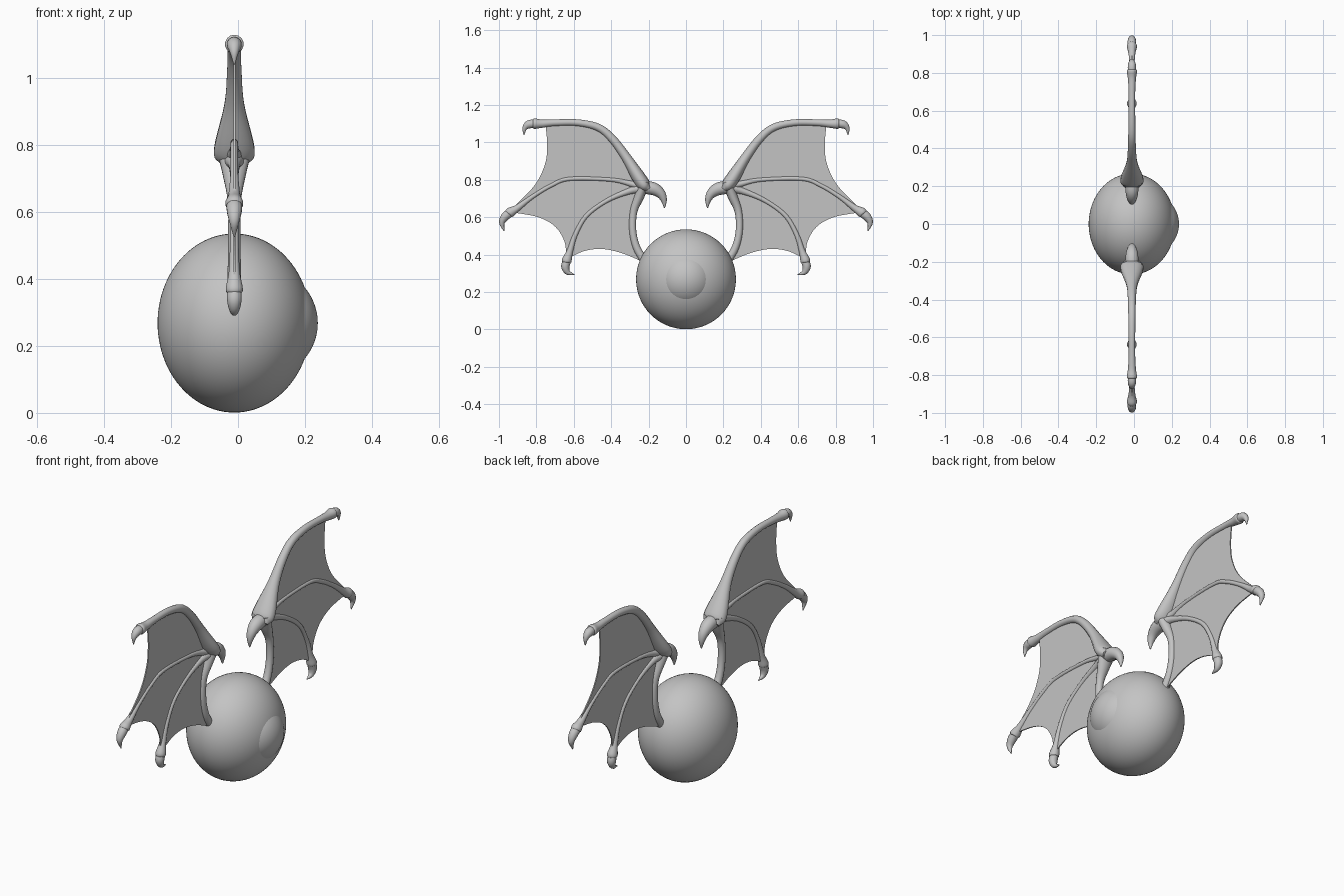
import bpy, bmesh, math
from mathutils import Vector

if "Cube" in bpy.data.objects:
    bpy.data.objects.remove(bpy.data.objects["Cube"], do_unlink=True)

MID = -0.011          # plane of the wings
GREY = (0.55, 0.55, 0.55, 1)

grey = bpy.data.materials.new("plain grey")
grey.use_nodes = True
grey.diffuse_color = GREY
grey.node_tree.nodes["Principled BSDF"].inputs["Base Color"].default_value = GREY


def add_object(name, bm, smooth=True):
    bmesh.ops.recalc_face_normals(bm, faces=bm.faces)
    mesh = bpy.data.meshes.new(name)
    bm.to_mesh(mesh)
    bm.free()
    mesh.materials.append(grey)
    obj = bpy.data.objects.new(name, mesh)
    bpy.context.collection.objects.link(obj)
    if smooth:
        bpy.ops.object.select_all(action="DESELECT")
        obj.select_set(True)
        bpy.context.view_layer.objects.active = obj
        bpy.ops.object.shade_smooth_by_angle(angle=math.radians(45))
    return obj


def smooth_path(points, steps=6):
    """Catmull-Rom path through (y, z, radius, x radius) points."""
    pts = [Vector((*p, p[-1]) if len(p) == 3 else p) for p in points]
    pts = [pts[0] * 2 - pts[1]] + pts + [pts[-1] * 2 - pts[-2]]
    path = []
    for a, b, c, d in zip(pts, pts[1:], pts[2:], pts[3:]):
        for i in range(steps):
            t = i / steps
            path.append((b * 2 + (c - a) * t + (a * 2 - b * 5 + c * 4 - d) * t**2
                         + (b * 3 - a - c * 3 + d) * t**3) / 2)
    return path + [pts[-2]]


def tube(name, points, side, sides=14):
    """Tapering limb that follows a path in the wing plane."""
    path = smooth_path(points)
    bm = bmesh.new()
    rings = []
    for i, p in enumerate(path):
        ahead = path[min(i + 1, len(path) - 1)] - path[max(i - 1, 0)]
        length = math.hypot(ahead[0], ahead[1])
        ny, nz = -ahead[1] / length, ahead[0] / length
        ring = []
        for k in range(sides):
            ang = math.tau * k / sides
            r, rx = max(p[2], .002) * math.cos(ang), max(p[3], .002) * math.sin(ang)
            ring.append(bm.verts.new((MID + rx, side * (p[0] + ny * r), p[1] + nz * r)))
        rings.append(ring)
    for a, b in zip(rings, rings[1:]):
        for k in range(sides):
            n = (k + 1) % sides
            bm.faces.new((a[k], a[n], b[n], b[k]))
    bm.faces.new(rings[0])
    bm.faces.new(rings[-1])
    return add_object(name, bm)


# Wing bones: y, z, radius, optional sideways radius
upper_arm = [(.2, .75, .02, .045), (.235, .785, .038, .062), (.32, .92, .026, .03),
             (.395, 1.02, .022), (.47, 1.08, .02), (.58, 1.105, .018),
             (.7, 1.105, .018), (.77, 1.1, .022), (.81, 1.1, .028), (.82, 1.1, .02)]
lower_arm = [(.22, .79, .03, .055), (.25, .71, .026, .035), (.28, .63, .02),
             (.285, .53, .019), (.265, .44, .02), (.22, .36, .022)]
bones = {
    "upper_arm": upper_arm,
    "lower_arm": lower_arm,
    "middle_finger": [(.21, .76, .035, .045), (.28, .775, .018), (.4, .8, .011),
                      (.62, .805, .011), (.72, .77, .011), (.82, .71, .012),
                      (.9, .65, .018), (.94, .625, .027), (.95, .615, .02)],
    "lower_finger": [(.22, .755, .03, .04), (.3, .74, .018), (.42, .69, .012),
                     (.53, .61, .012), (.59, .51, .013), (.62, .42, .017),
                     (.637, .37, .026), (.64, .355, .02)],
    "thumb_claw": [(.22, .76, .035), (.17, .75, .034), (.135, .725, .026),
                   (.118, .69, .016), (.115, .65, .003)],
    "upper_claw": [(.8, 1.1, .022), (.84, 1.096, .022), (.862, 1.075, .013),
                   (.867, 1.04, .002)],
    "middle_claw": [(.93, .63, .022), (.965, .605, .023), (.984, .57, .015),
                    (.972, .525, .002)],
    "lower_claw": [(.636, .37, .022), (.645, .335, .022), (.632, .305, .014),
                   (.597, .293, .002)],
}

# Scalloped trailing edges of the membrane
scallops = [
    [(.75, 1.09, 0), (.742, .98, 0), (.755, .88, 0), (.81, .77, 0), (.93, .645, 0)],
    [(.92, .625, 0), (.79, .6, 0), (.7, .55, 0), (.65, .47, 0), (.64, .39, 0)],
    [(.62, .385, 0), (.54, .42, 0), (.45, .43, 0), (.35, .41, 0), (.25, .37, 0)],
]


def membrane(name, side):
    outline = [p for p in smooth_path(upper_arm)[8:] if p[0] < .74]
    for edge in scallops:
        outline += smooth_path(edge)
    outline += [p for p in reversed(smooth_path(lower_arm)) if p[1] > .39]
    bm = bmesh.new()
    bm.faces.new([bm.verts.new((MID, side * p[0], p[1])) for p in outline])
    obj = add_object(name, bm, smooth=False)
    plate = obj.modifiers.new("thickness", "SOLIDIFY")
    plate.thickness = .006
    plate.offset = 0


# Front and rear wings
for label, side in (("front", -1), ("rear", 1)):
    for part, points in bones.items():
        tube(f"{label}_{part}", points, side)
    membrane(f"{label}_membrane", side)


def ball(name, centre, radii, cut=None):
    """Ellipsoid with its poles along x, optionally kept only beyond x = cut."""
    bm = bmesh.new()
    bmesh.ops.create_uvsphere(bm, u_segments=64, v_segments=48, radius=1)
    for v in bm.verts:
        x, y, z = v.co
        v.co = Vector((z * radii[0], x * radii[1], y * radii[2])) + Vector(centre)
    if cut is not None:
        bmesh.ops.delete(bm, geom=[v for v in bm.verts if v.co.x < cut], context="VERTS")
    return add_object(name, bm)


# Round body with a bulging lens on its left side
ball("eye_body", (MID, 0, .268), (.229, .267, .267))
ball("eye_lens", (.074, 0, .268), (.164, .164, .164), cut=.17)
